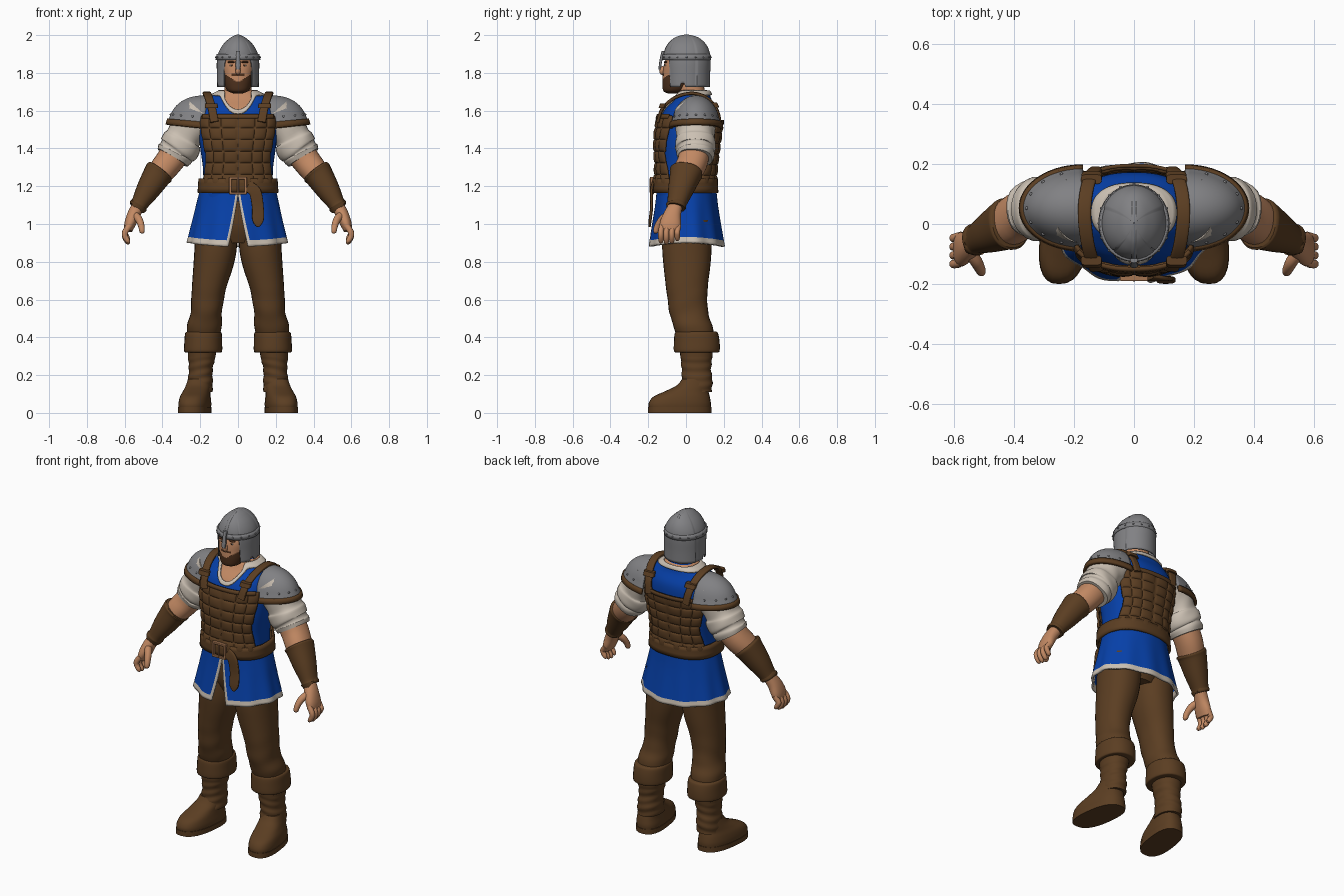
import bpy, bmesh, math
from mathutils import Vector, Matrix

cube = bpy.data.objects.get("Cube")
if cube:
    bpy.data.objects.remove(cube)


def material(name, *rgb):
    m = bpy.data.materials.new(name)
    m.use_nodes = True
    m.diffuse_color = (*rgb, 1)
    m.node_tree.nodes["Principled BSDF"].inputs["Base Color"].default_value = (*rgb, 1)
    return m


LEATHER = material("brown leather", .105, .048, .016)
BLUE = material("blue cloth", .002, .052, .40)
STEEL = material("grey steel", .22, .22, .23)
SKIN = material("skin", .54, .25, .125)
LINEN = material("off white linen", .60, .53, .45)
BEARD = material("dark hair", .075, .03, .012)
COPPER = material("copper buckle", .38, .18, .085)


def finish(name, bm, mats, thick=0):
    bmesh.ops.recalc_face_normals(bm, faces=bm.faces)
    me = bpy.data.meshes.new(name)
    bm.to_mesh(me)
    bm.free()
    for m in mats:
        me.materials.append(m)
    for p in me.polygons:
        p.use_smooth = True
    me.set_sharp_from_angle(angle=math.radians(50))
    ob = bpy.data.objects.new(name, me)
    bpy.context.collection.objects.link(ob)
    if thick:
        mod = ob.modifiers.new("thickness", "SOLIDIFY")
        mod.thickness, mod.offset = thick, 0
    return ob


def surf(name, f, nu, nv, mats, wrap=True, caps=False, rule=None, thick=0):
    """Grid surface f(u, v); u runs around, v along."""
    bm = bmesh.new()
    cols = nu if wrap else nu + 1
    rows = [[bm.verts.new(f(i / nu, j / nv)) for i in range(cols)] for j in range(nv + 1)]
    for j in range(nv):
        for i in range(nu):
            k = (i + 1) % cols
            face = bm.faces.new((rows[j][i], rows[j][k], rows[j + 1][k], rows[j + 1][i]))
            if rule:
                face.material_index = int(rule(face.calc_center_median(), (i + .5) / nu, (j + .5) / nv))
    if caps:
        bm.faces.new(rows[0])
        bm.faces.new(rows[-1])
    return finish(name, bm, mats, thick)


def smooth(keys, n):
    """Catmull-Rom subdivision of tuples of numbers."""
    k = [Vector(a) for a in keys]
    k = [k[0]] + k + [k[-1]]
    out = []
    for a, b, c, d in zip(k, k[1:], k[2:], k[3:]):
        for i in range(n):
            t = i / n
            out.append(b + .5 * t * (c - a + t * (2 * a - 5 * b + 4 * c - d + t * (3 * (b - c) + d - a))))
    return out + [k[-1]]


def oval(th, p):
    s, c = math.sin(th), math.cos(th)
    return (math.copysign(abs(s) ** (2 / p), s), math.copysign(abs(c) ** (2 / p), c))


def loft(name, keys, mats, n=4, sides=28, p=2.2, ref=None, rule=None, shear=0, bump=None):
    """Rings (x, y, z, rx, ry): level, or square to the path when ref is given."""
    rings = smooth(keys, n)
    nv = len(rings) - 1

    def f(u, v):
        j = round(v * nv)
        x, y, z, rx, ry = rings[j]
        s, c = oval(u * math.tau, p)
        k = 1 + (bump(u, z) if bump else 0)
        if ref is None:
            return (x + s * rx * k + shear * c * ry, y - c * ry * k, z)
        t = (rings[min(j + 1, nv)] - rings[max(j - 1, 0)])[:3]
        t = Vector(t).normalized()
        side = (ref - t * t.dot(ref)).normalized()
        return Vector((x, y, z)) + side.cross(t) * s * rx * k + side * c * ry * k
    return surf(name, f, sides, nv, mats, caps=True, rule=rule)


def balls(name, places, size, mat):
    bm = bmesh.new()
    for p in places:
        bmesh.ops.create_icosphere(bm, subdivisions=2, radius=1,
                                   matrix=Matrix.Translation(p) @ Matrix.Diagonal((*size, 1)))
    return finish(name, bm, [mat])


def boxes(name, items, mat):
    bm = bmesh.new()
    for p, size in items:
        bmesh.ops.create_cube(bm, size=1, matrix=Matrix.Translation(p) @ Matrix.Diagonal((*size, 1)))
    ob = finish(name, bm, [mat])
    mod = ob.modifiers.new("bevel", "BEVEL")
    mod.width, mod.segments = .003, 2
    return ob


X, Y = Vector((1, 0, 0)), Vector((0, 1, 0))

# Torso: also the base for everything worn over it
TORSO = [(0, 0, 1.12, .195, .15), (0, -.005, 1.21, .185, .148), (0, 0, 1.3, .186, .145),
         (0, .005, 1.42, .202, .155), (0, .015, 1.52, .207, .157), (0, .025, 1.6, .195, .142),
         (0, .035, 1.66, .165, .1), (0, .04, 1.695, .11, .083), (0, .04, 1.71, .08, .07)]
body = smooth(TORSO, 6)


def on_torso(th, z, off=0):
    for a, b in zip(body, body[1:]):
        if z <= b.z:
            break
    r = a.lerp(b, max(0, min(1, (z - a.z) / (b.z - a.z))))
    s, c = oval(th, 2.4)
    return (s * (r[3] + off), r.y - c * (r[4] + off), z)


def neckline(th):
    return 1.693 - .1 * max(0, math.cos(th)) ** 14


loft("tunic_body", TORSO, [BLUE, SKIN], n=6, sides=96, p=2.4,
     rule=lambda c, u, v: c.z > neckline(u * math.tau))
surf("collar_trim", lambda u, v: on_torso(u * math.tau, neckline(u * math.tau) + .022 * (v - .5), .006),
     80, 3, [LINEN], thick=.01)

# Quilted leather armour, front and back
for name, mid, half, top in (("front_armour", 0, .98, 1.57), ("back_armour", math.pi, 1.0, 1.54)):
    def quilt(u, v, mid=mid, half=half, top=top):
        puff = abs(math.sin(6 * math.pi * u) * math.sin(6 * math.pi * v)) ** .4
        waist = 1 + .12 * math.cos(math.tau * v) * (1 if v < .5 else .6)
        return on_torso(mid + (u - .5) * 2 * half * waist, 1.2 + v * (top - 1.2), .012 + .009 * puff)
    surf(name, quilt, 72, 60, [LEATHER], wrap=False, thick=.012)
    surf(name + "_top_edge", lambda u, v, m=mid, h=half, t=top: on_torso(
        m + (u - .5) * 1.9 * h, t - .012 + .022 * v, .022), 40, 2, [LEATHER], wrap=False, thick=.012)

# Belt with buckle and hanging tail
surf("belt", lambda u, v: on_torso(u * math.tau, 1.165 + .075 * v, .019), 64, 3, [LEATHER], thick=.014)
boxes("buckle", [((sx * .04, -.18, 1.203), (.013, .02, .093)) for sx in (1, -1)]
      + [((0, -.18, 1.203 + sz * .04), (.08, .02, .013)) for sz in (1, -1)]
      + [((0, -.187, 1.203), (.008, .01, .08))], COPPER)
loft("belt_tail", [(.05, -.178, 1.2, .008, .03), (.09, -.182, 1.17, .008, .032), (.105, -.182, 1.09, .008, .031),
                   (.106, -.19, 1.02, .008, .03), (.106, -.193, .985, .006, .008)], [LEATHER], p=4, ref=X)

# Tunic skirt with front slit and pale trim
SKIRT = smooth([(1.2, .19, .15), (1.1, .213, .16), (1.0, .234, .175), (.88, .262, .195)], 6)


def skirt(u, v):
    z, rx, ry = SKIRT[round(v * 18)]
    slit = .2 * max(0, (1.15 - z) / .27)
    th = slit + u * (math.tau - 2 * slit)
    fold = 1 + .022 * v * math.sin(11 * th)
    return (rx * fold * math.sin(th), .003 - ry * fold * math.cos(th), z + .02 * v * math.sin(th) ** 2)


surf("tunic_skirt", skirt, 96, 18, [BLUE, LINEN], wrap=False, thick=.012,
     rule=lambda c, u, v: v > .9 or (abs(u - .5) > .49 and c.z < 1.15))

# Legs and boots
loft("hips", [(0, .01, .9, .1, .1), (0, .01, 1.0, .18, .135), (0, .01, 1.15, .17, .13)], [LEATHER])
loft("left_trouser_leg", [(.115, .01, 1.02, .11, .13), (.118, .005, .88, .112, .131), (.13, .005, .78, .106, .124),
                          (.155, .005, .65, .09, .109), (.168, .015, .53, .083, .102), (.178, .037, .46, .092, .104),
                          (.182, .05, .4, .085, .095)], [LEATHER], n=6,
     bump=lambda u, z: .018 * math.sin(z * 55 + 3 * math.cos(u * math.tau)) * max(0, 1 - abs(z - .52) * 5))
loft("left_boot_cuff", [(.185, .057, .32, .092, .11), (.185, .057, .328, .101, .121), (.184, .057, .375, .1, .121),
                        (.183, .055, .42, .097, .115), (.183, .055, .43, .087, .105)], [LEATHER])
loft("left_boot_shaft", [(.188, .055, .36, .08, .09), (.192, .055, .3, .073, .085), (.197, .055, .23, .063, .078),
                         (.2, .058, .17, .066, .082), (.203, .05, .11, .068, .085)], [LEATHER], n=8,
     bump=lambda u, z: .03 * math.sin(z * 130 + 2 * math.sin(u * math.tau)) * (z < .29))
loft("left_boot_foot", [(.228, -.033, .02, .08, .163), (.228, -.033, .05, .082, .165), (.226, -.024, .085, .077, .15),
                        (.218, .005, .115, .07, .115), (.208, .04, .145, .066, .09), (.203, .055, .18, .06, .075)],
     [LEATHER], p=2.5, shear=.13)
loft("left_boot_sole", [(.228, -.033, 0, .084, .167), (.228, -.033, .03, .084, .167)], [LEATHER],
     n=1, p=2.5, shear=.13)

# Sleeve, arm, bracer and hand
loft("left_sleeve", [(.19, .05, 1.59, .1, .11), (.25, .05, 1.52, .105, .105), (.285, .05, 1.46, .094, .1),
                     (.295, .05, 1.44, .106, .106), (.315, .05, 1.4, .108, .106), (.325, .05, 1.385, .095, .097),
                     (.332, .05, 1.372, .1, .1), (.345, .048, 1.35, .092, .092)], [LINEN], ref=Y,
     bump=lambda u, z: .02 * math.sin(z * 60 + 5 * math.sin(u * math.tau)))
loft("left_arm", [(.30, .05, 1.42, .08, .08), (.365, .035, 1.33, .075, .08), (.42, 0, 1.26, .068, .075),
                  (.48, -.03, 1.17, .05, .05), (.53, -.055, 1.09, .035, .035)], [SKIN], ref=Y)
loft("left_bracer", [(.412, .002, 1.28, .075, .082), (.418, 0, 1.272, .08, .088), (.432, -.006, 1.252, .075, .082),
                     (.48, -.03, 1.175, .062, .066), (.522, -.05, 1.105, .045, .05), (.527, -.052, 1.097, .05, .054),
                     (.532, -.054, 1.088, .045, .05)], [LEATHER], ref=Y)
loft("left_palm", [(.525, -.052, 1.1, .034, .035), (.552, -.072, 1.05, .034, .046), (.572, -.083, 1.0, .03, .056),
                   (.582, -.088, .965, .022, .05)], [SKIN], ref=Y)
for i, name in enumerate(("index", "middle", "ring", "little")):
    y, drop = -.133 + .029 * i, (.006, 0, .004, .018)[i]
    loft(f"left_{name}_finger", [(.575, y + .006, .99, .016, .015), (.596, y, .96, .016, .0145),
                                 (.598, y, .93 + drop, .015, .014), (.584, y, .905 + drop, .013, .013),
                                 (.574, y, .896 + drop, .006, .006)], [SKIN], sides=12, ref=Y)
loft("left_thumb", [(.55, -.09, 1.05, .022, .022), (.525, -.125, 1.025, .02, .02), (.512, -.15, .99, .017, .017),
                    (.508, -.16, .96, .014, .014), (.508, -.162, .95, .006, .006)], [SKIN], sides=14, ref=Y)


# Steel shoulder guard with leather rim
def guard(u, v, grow=0):
    a, t = (u - .5) * math.pi, v * math.pi / 2
    flare = .01 * max(0, 1 - v * 5) + grow
    r = math.cos(t) ** .85
    return (.17 + (.19 + flare) * r * math.cos(a), .053 + (.122 + flare) * r * math.sin(a),
            1.53 + .145 * math.sin(t) - .02 * (1 - math.cos(a)) * (1 - v))


surf("left_shoulder_guard", guard, 36, 16, [STEEL], wrap=False, thick=.012)
surf("left_shoulder_rim", lambda u, v: guard(u, v * .13 - .02, .004), 36, 2, [LEATHER], wrap=False, thick=.018)
balls("left_shoulder_rivets", [guard(i / 8, .22, .006) for i in range(1, 8)], (.006, .006, .006), STEEL)

# Shoulder straps and their buckles
loft("left_strap", [(.125, -.15, 1.54, .009, .022), (.138, -.125, 1.61, .009, .022), (.155, -.06, 1.668, .009, .022),
                    (.165, .03, 1.692, .009, .022), (.158, .11, 1.668, .009, .022), (.14, .165, 1.6, .009, .022),
                    (.125, .182, 1.52, .009, .022)], [LEATHER], p=4, ref=X)
for name, y, z in (("front", -.13, 1.625), ("back", .16, 1.63)):
    loft(f"left_{name}_strap_loop", [(.14, y, z - .012, .034, .016), (.142, y * .93, z + .012, .034, .016)],
         [LEATHER], p=4)

# Neck, head and face
loft("neck", [(0, .03, 1.6, .08, .08), (0, .03, 1.68, .074, .075), (0, .01, 1.77, .07, .075)], [SKIN])
loft("head", [(0, -.068, 1.692, .025, .03), (0, -.06, 1.705, .055, .06), (0, -.045, 1.74, .072, .08),
              (0, -.03, 1.79, .082, .093), (0, -.015, 1.85, .092, .1), (0, -.005, 1.92, .075, .08)],
     [SKIN, BEARD], n=10, sides=48,
     rule=lambda c, u, v: c.y < .02 and (c.z < 1.75 + .6 * abs(c.x) or (1.783 < c.z < 1.796 and abs(c.x) < .035)))
balls("nose", [(0, -.124, 1.812)], (.015, .018, .024), SKIN)
balls("left_eye", [(.033, -.108, 1.84)], (.013, .006, .005), LINEN)
balls("left_pupil", [(.033, -.113, 1.84)], (.005, .003, .005), BEARD)
balls("left_brow", [(.036, -.108, 1.857)], (.022, .01, .006), BEARD)

# Helmet: dome with cheek and neck guard, brow band, nose guard and crest
DOME = smooth([(1.72, .108, .112), (1.79, .108, .114), (1.865, .108, .118), (1.91, .098, .114), (1.95, .074, .096),
               (1.98, .042, .065), (1.993, .02, .035), (2.0, .001, .001)], 6)


def dome(th, z, off=0):
    for a, b in zip(DOME, DOME[1:]):
        if z <= b[0]:
            break
    r = a.lerp(b, max(0, min(1, (z - a[0]) / (b[0] - a[0]))))
    return ((r[1] + off) * math.sin(th), .003 - (r[2] + off) * math.cos(th), z)


def helmet(u, v):
    th = u * math.tau
    front = abs((th + math.pi) % math.tau - math.pi)
    low = 1.868 if front < .72 else 1.725 + (.02 if 1.3 < front < 1.5 else 0)
    return dome(th, low + (2 - low) * math.sin(v * math.pi / 2), .008 * (1 - v) * (front > 2))


surf("helmet", helmet, 120, 30, [STEEL], thick=.008)
surf("brow_band", lambda u, v: dome(u * math.tau, 1.868 + .03 * v, .006), 64, 2, [STEEL], thick=.01)
surf("helmet_crest", lambda u, v: Vector(dome(0 if v < .5 else math.pi, 1.88 + .117 * (1 - abs(2 * v - 1) ** 2),
     .003)) + X * (u - .5) * .016, 2, 40, [STEEL], wrap=False, thick=.006)
balls("helmet_rivets", [dome(i * math.tau / 16, 1.883, .011) for i in range(16)], (.005, .005, .005), STEEL)
loft("nose_guard", [(0, -.121, 1.915, .011, .008), (0, -.13, 1.88, .011, .008), (0, -.137, 1.84, .013, .007),
                    (0, -.14, 1.818, .01, .006)], [STEEL], p=4)

# Mirror every left part to the right side
for ob in [o for o in bpy.context.collection.objects if o.name.startswith("left_")]:
    twin = ob.copy()
    twin.name = ob.name.replace("left_", "right_")
    twin.data = ob.data.copy()
    twin.data.transform(Matrix.Diagonal((-1, 1, 1, 1)))
    twin.data.flip_normals()
    bpy.context.collection.objects.link(twin)
